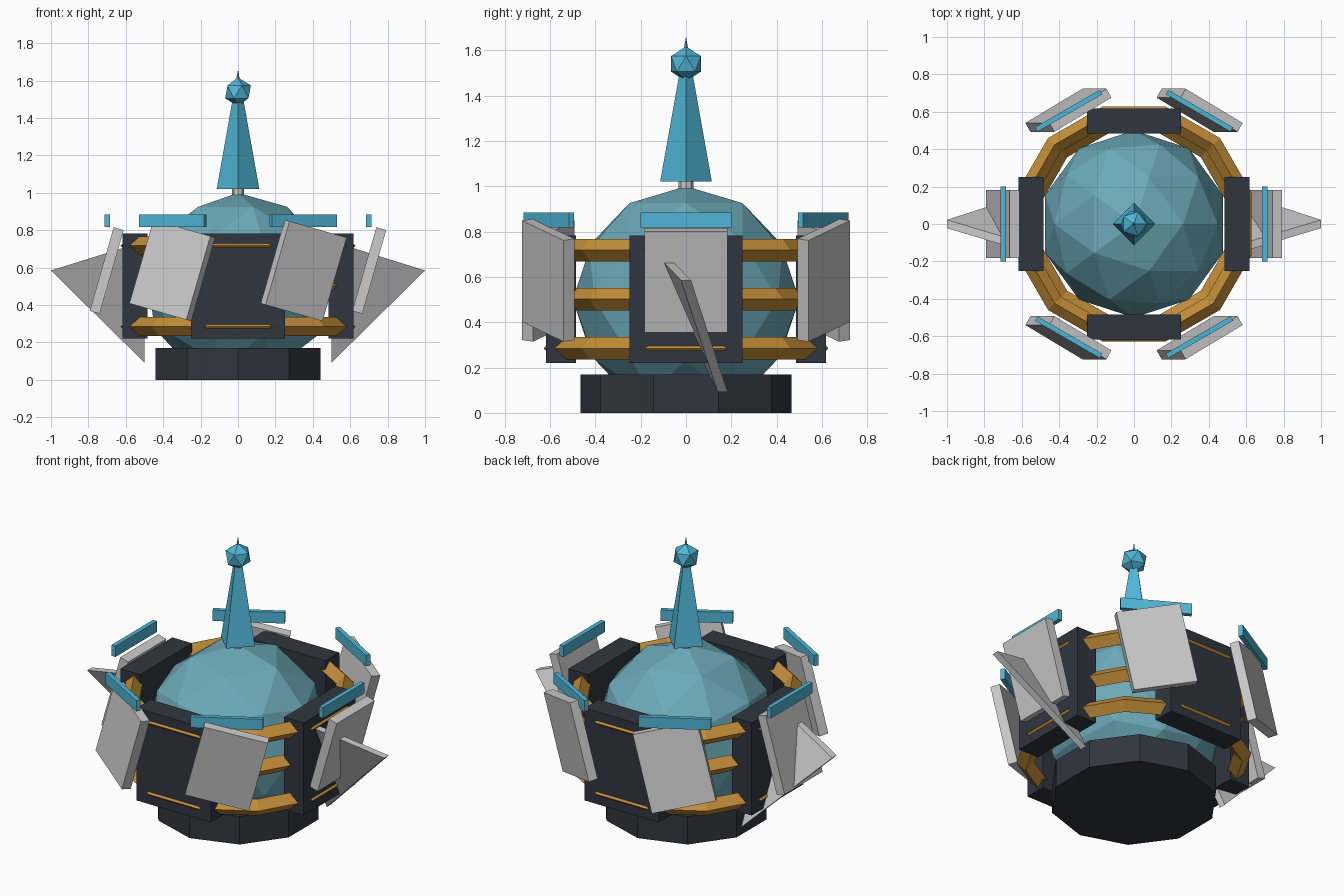
import bpy, bmesh
from math import radians, cos, sin, pi
from mathutils import Matrix, Vector

if "Cube" in bpy.data.objects:
    bpy.data.objects.remove(bpy.data.objects["Cube"])


def material(name, rgb):
    m = bpy.data.materials.new(name)
    m.diffuse_color = (*rgb, 1)
    m.use_nodes = True
    m.node_tree.nodes["Principled BSDF"].inputs["Base Color"].default_value = m.diffuse_color
    return m


DARK = material("dark_metal", (0.03, 0.036, 0.05))
GOLD = material("gold", (0.55, 0.27, 0.04))
GLASS = material("teal_glass", (0.15, 0.40, 0.48))
CYAN = material("cyan_glow", (0.08, 0.47, 0.68))
STEEL = None


def finish(name, bm, mat, matrix=Matrix()):
    bmesh.ops.transform(bm, matrix=matrix, verts=bm.verts)
    bmesh.ops.recalc_face_normals(bm, faces=bm.faces)
    me = bpy.data.meshes.new(name)
    bm.to_mesh(me)
    bm.free()
    if mat:
        me.materials.append(mat)
    ob = bpy.data.objects.new(name, me)
    bpy.context.collection.objects.link(ob)
    return ob


def move(x, y, z):
    return Matrix.Translation((x, y, z))


def box(name, size, mat, matrix):
    bm = bmesh.new()
    bmesh.ops.create_cube(bm, size=1)
    bmesh.ops.scale(bm, vec=size, verts=bm.verts)
    return finish(name, bm, mat, matrix)


def cone(name, sides, r1, r2, z0, z1, mat):
    bm = bmesh.new()
    bmesh.ops.create_cone(bm, cap_ends=True, segments=sides, radius1=r1,
                          radius2=r2, depth=z1 - z0)
    bmesh.ops.remove_doubles(bm, verts=bm.verts, dist=1e-5)
    return finish(name, bm, mat, move(0, 0, (z0 + z1) / 2))


def ico(name, level, r, z, mat):
    bm = bmesh.new()
    bmesh.ops.create_icosphere(bm, subdivisions=level, radius=r)
    return finish(name, bm, mat, move(0, 0, z))


def ring(name, major, minor, z, mat, n=12):
    # diamond section swept around twelve sides
    bm = bmesh.new()
    loops = []
    for i in range(n):
        a = 2 * pi * (i + 0.5) / n
        loops.append([bm.verts.new(((major + dr) * cos(a), (major + dr) * sin(a), z + dz))
                      for dr, dz in ((minor, 0), (0, minor), (-minor, 0), (0, -minor))])
    for i in range(n):
        p, q = loops[i], loops[(i + 1) % n]
        for j in range(4):
            k = (j + 1) % 4
            bm.faces.new((p[j], q[j], q[k], p[k]))
    return finish(name, bm, mat)


# base and core
cone("base", 10, 0.465, 0.465, 0, 0.17, DARK)
ico("core_sphere", 2, 0.5, 0.5, GLASS)

# gold bands
for label, major, z in (("lower", 0.6, 0.285), ("middle", 0.555, 0.502), ("upper", 0.6, 0.718)):
    ring(label + "_band", major, 0.05, z, GOLD)

# four armour blocks
for i in range(4):
    box(f"armour_block_{i}", (0.133, 0.5, 0.563), DARK,
        Matrix.Rotation(i * pi / 2, 4, 'Z') @ move(0.551, 0, 0.502))

# six outer panels, all leaning toward +x, each with a light bar above
lean = Matrix.Rotation(radians(16), 4, 'Y')
for i in range(6):
    turn = Matrix.Rotation(i * pi / 3, 4, 'Z')
    spot = turn @ Vector((0.702, 0, 0.585))
    box(f"outer_panel_{i}", (0.055, 0.366, 0.465), STEEL, move(*spot) @ lean @ turn)
    box(f"light_bar_{i}", (0.027, 0.4, 0.066), CYAN, turn @ move(0.699, 0, 0.851))

# side fins: slanted triangular plates, mirrored
for side, s in (("right", 1), ("left", -1)):
    bm = bmesh.new()
    tri = ((1.0, 0, 0.585), (0.5, 0.162, 0.092), (0.5, -0.15, 0.741))
    a, b = [[bm.verts.new((s * x, y + dy, z)) for x, y, z in tri] for dy in (-0.022, 0.022)]
    bm.faces.new(a)
    bm.faces.new(b)
    for j in range(3):
        k = (j + 1) % 3
        bm.faces.new((a[j], a[k], b[k], b[j]))
    finish(side + "_fin", bm, STEEL)

# top spire
cone("spire_stem", 8, 0.032, 0.032, 0.95, 1.05, STEEL)
cone("spire", 4, 0.114, 0, 1.02, 1.66, CYAN)
ico("spire_ball", 1, 0.077, 1.54, CYAN)
